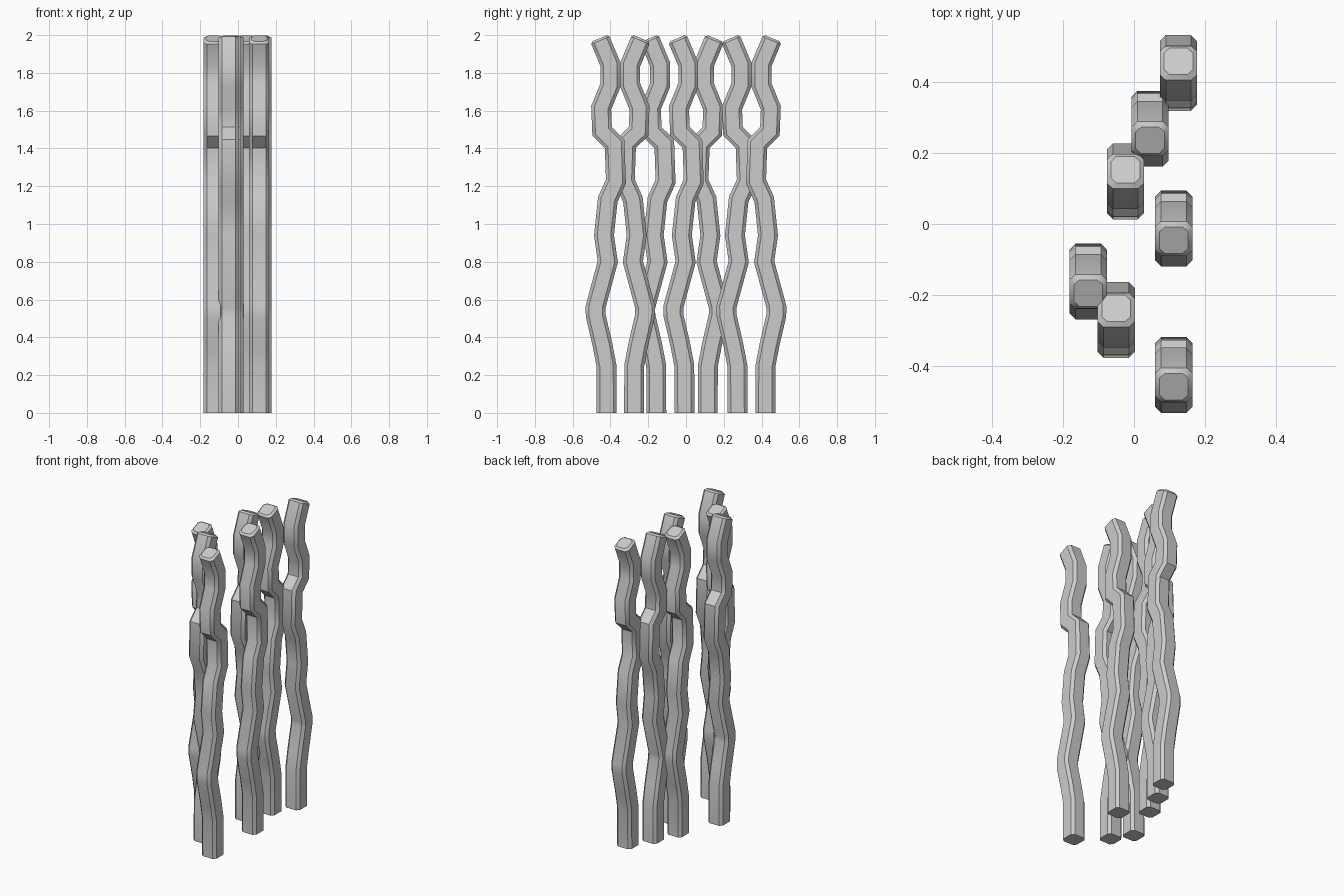
import bpy, bmesh
from mathutils import Vector

if "Cube" in bpy.data.objects:
    bpy.data.objects.remove(bpy.data.objects["Cube"])

# Centre line of one wavy bar: (sideways offset from its base, height)
PATH = [(0, 0), (-0.001, 0.25), (-0.022, 0.36), (-0.058, 0.515), (-0.059, 0.56),
        (0.006, 0.80), (-0.014, 0.94), (0.006, 1.13), (0.049, 1.225),
        (0.042, 1.425), (-0.024, 1.49), (-0.029, 1.615), (0.020, 1.735),
        (0.020, 1.845), (-0.033, 1.972)]
HALF, CHAMFER, TOP_BEVEL = 0.0525, 0.017, 0.012


def section(h, c):
    """Square with cut corners, as (x, sideways) pairs."""
    k = h - c
    return [(h, -k), (h, k), (k, h), (-k, h), (-h, k), (-h, -k), (-k, -h), (k, -h)]


def wavy_bar(name, x, y, side):
    bm = bmesh.new()
    pts = [Vector(p) for p in PATH]
    dirs = [(b - a).normalized() for a, b in zip(pts, pts[1:])]
    rings = []

    def add_ring(p, across, h, c):
        rings.append([bm.verts.new((x + u, y + side * (p.x + across.x * v), p.y + across.y * v))
                      for u, v in section(h, c)])

    # mitred rings along the path
    for i, p in enumerate(pts):
        d0, d1 = dirs[max(i - 1, 0)], dirs[min(i, len(dirs) - 1)]
        t = (d0 + d1).normalized()
        across = Vector((t.y, -t.x)) / t.dot(d1)
        if i == 0:
            across = Vector((1, 0))
        add_ring(p, across, HALF, CHAMFER)
    # bevelled tip
    t = dirs[-1]
    add_ring(pts[-1] + t * TOP_BEVEL, Vector((t.y, -t.x)), HALF - TOP_BEVEL, CHAMFER * 0.9)

    for a, b in zip(rings, rings[1:]):
        for j in range(8):
            k = (j + 1) % 8
            bm.faces.new((a[j], a[k], b[k], b[j]))
    bm.faces.new(rings[0])
    bm.faces.new(rings[-1])
    bmesh.ops.recalc_face_normals(bm, faces=bm.faces)
    mesh = bpy.data.meshes.new(name)
    bm.to_mesh(mesh)
    bm.free()
    obj = bpy.data.objects.new(name, mesh)
    bpy.context.collection.objects.link(obj)
    bpy.ops.object.select_all(action='DESELECT')
    obj.select_set(True)
    bpy.context.view_layer.objects.active = obj
    bpy.ops.object.shade_smooth_by_angle(angle=0.6)


# Seven bars: x, base y, and bend direction (-1 is the mirrored bar)
BARS = [(0.112, -0.420, 1), (-0.050, -0.275, -1), (-0.129, -0.157, 1),
        (0.112, -0.008, 1), (-0.024, 0.115, -1), (0.045, 0.273, 1), (0.125, 0.420, -1)]
for n, (bx, by, s) in enumerate(BARS, 1):
    wavy_bar(f"wavy_bar_{n}", bx, by, s)
